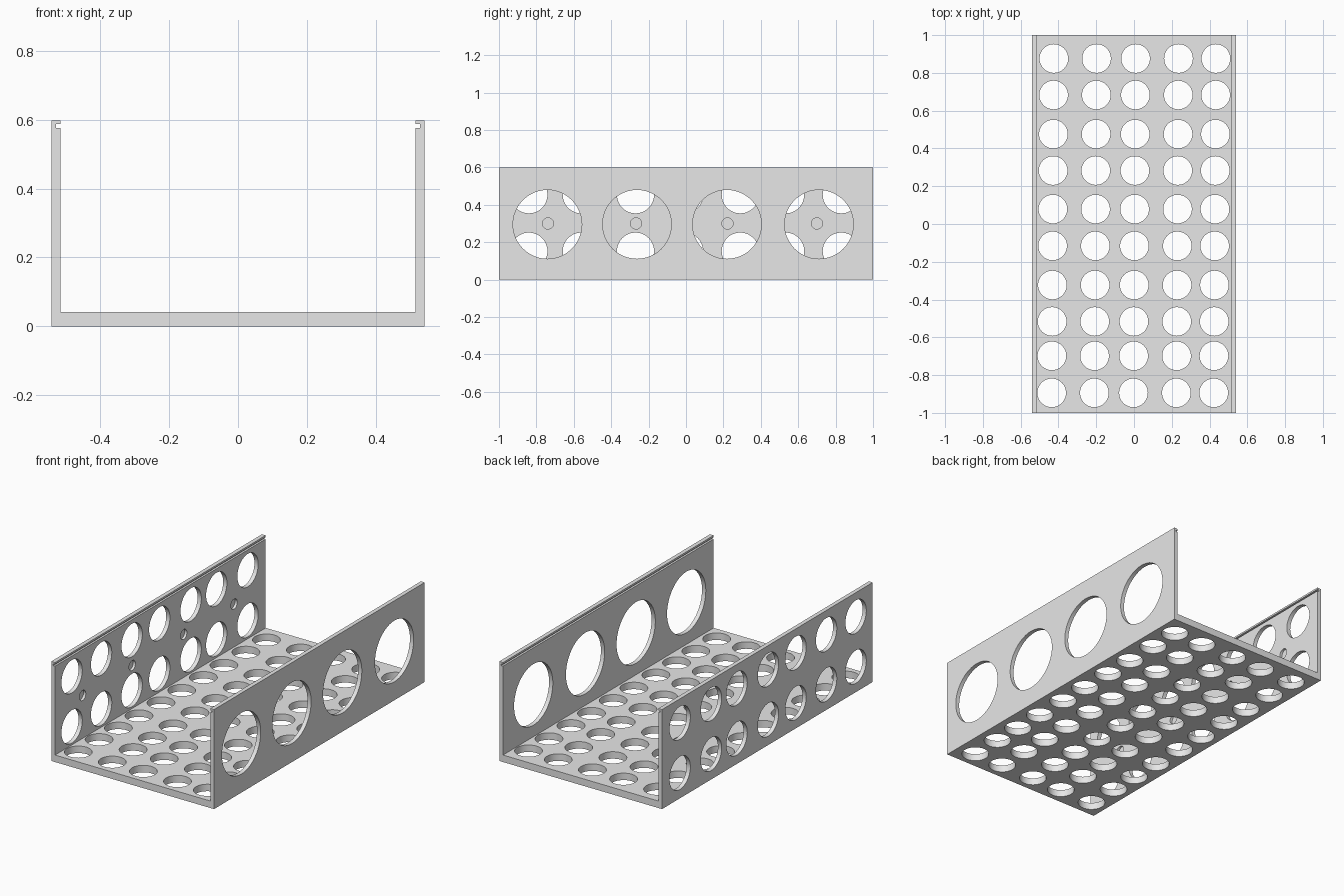
import bpy, bmesh, math
from mathutils import Matrix, Vector

cube = bpy.data.objects.get("Cube")
if cube:
    bpy.data.objects.remove(cube, do_unlink=True)

HALF_W, INNER, GROOVE = 0.541, 0.516, 0.528
FLOOR, TOP = 0.042, 0.598

grey = bpy.data.materials.new("light grey")
grey.use_nodes = True
grey.diffuse_color = (0.8, 0.8, 0.8, 1)
grey.node_tree.nodes["Principled BSDF"].inputs["Base Color"].default_value = (0.8, 0.8, 0.8, 1)


def make_object(name, bm):
    bmesh.ops.recalc_face_normals(bm, faces=bm.faces)
    mesh = bpy.data.meshes.new(name)
    bm.to_mesh(mesh)
    bm.free()
    mesh.materials.append(grey)
    obj = bpy.data.objects.new(name, mesh)
    bpy.context.collection.objects.link(obj)
    return obj


def drill(bm, centre, radius, depth, sideways=False):
    turn = Matrix.Rotation(math.pi / 2, 4, 'Y') if sideways else Matrix()
    bmesh.ops.create_cone(bm, cap_ends=True, segments=48, radius1=radius, radius2=radius,
                          depth=depth, matrix=Matrix.Translation(centre) @ turn)


# Channel body: half profile with a lid groove, mirrored and extruded
half = [(HALF_W, 0), (HALF_W, TOP), (INNER, TOP), (INNER, 0.587),
        (GROOVE, 0.587), (GROOVE, 0.576), (INNER, 0.576), (INNER, FLOOR)]
profile = half + [(-x, z) for x, z in reversed(half)]
bm = bmesh.new()
face = bm.faces.new([bm.verts.new((x, -1, z)) for x, z in profile])
ext = bmesh.ops.extrude_face_region(bm, geom=[face])
bmesh.ops.translate(bm, vec=(0, 2, 0),
                    verts=[v for v in ext["geom"] if isinstance(v, bmesh.types.BMVert)])
channel = make_object("channel_body", bm)

cut = bmesh.new()

# Floor holes in a slightly skewed grid
for y in (0.876, 0.683, 0.476, 0.283, 0.079, -0.116, -0.323, -0.516, -0.698, -0.894):
    for x in (-0.43, -0.204, 0.003, 0.23, 0.428):
        drill(cut, Vector((x + 0.0065 * y, y, 0.02)), 0.0757, 0.1)

# Large openings in the left wall
for y in (-0.741, -0.262, 0.219, 0.711):
    drill(cut, Vector((HALF_W, y, 0.295)), 0.184, 0.15, True)

# Two rows of round holes in the right wall
for y in (-0.84, -0.56, -0.27, -0.008, 0.29, 0.533, 0.83):
    for z in (0.453, 0.152):
        drill(cut, Vector((-HALF_W, y, z)), 0.099, 0.15, True)

# Small blind sockets on the inside of the right wall
for y in (-0.738, -0.267, 0.222, 0.7):
    drill(cut, Vector((-INNER, y, 0.3)), 0.03, 0.03, True)

cutter = make_object("hole_cutter", cut)
cutter.hide_render = True

# Cut the holes and apply
mod = channel.modifiers.new("holes", 'BOOLEAN')
mod.operation = 'DIFFERENCE'
mod.solver = 'EXACT'
mod.object = cutter
bpy.ops.object.select_all(action='DESELECT')
bpy.context.view_layer.objects.active = channel
channel.select_set(True)
bpy.ops.object.modifier_apply(modifier=mod.name)
bpy.data.objects.remove(cutter, do_unlink=True)
bpy.ops.object.shade_smooth_by_angle(angle=math.radians(30))
